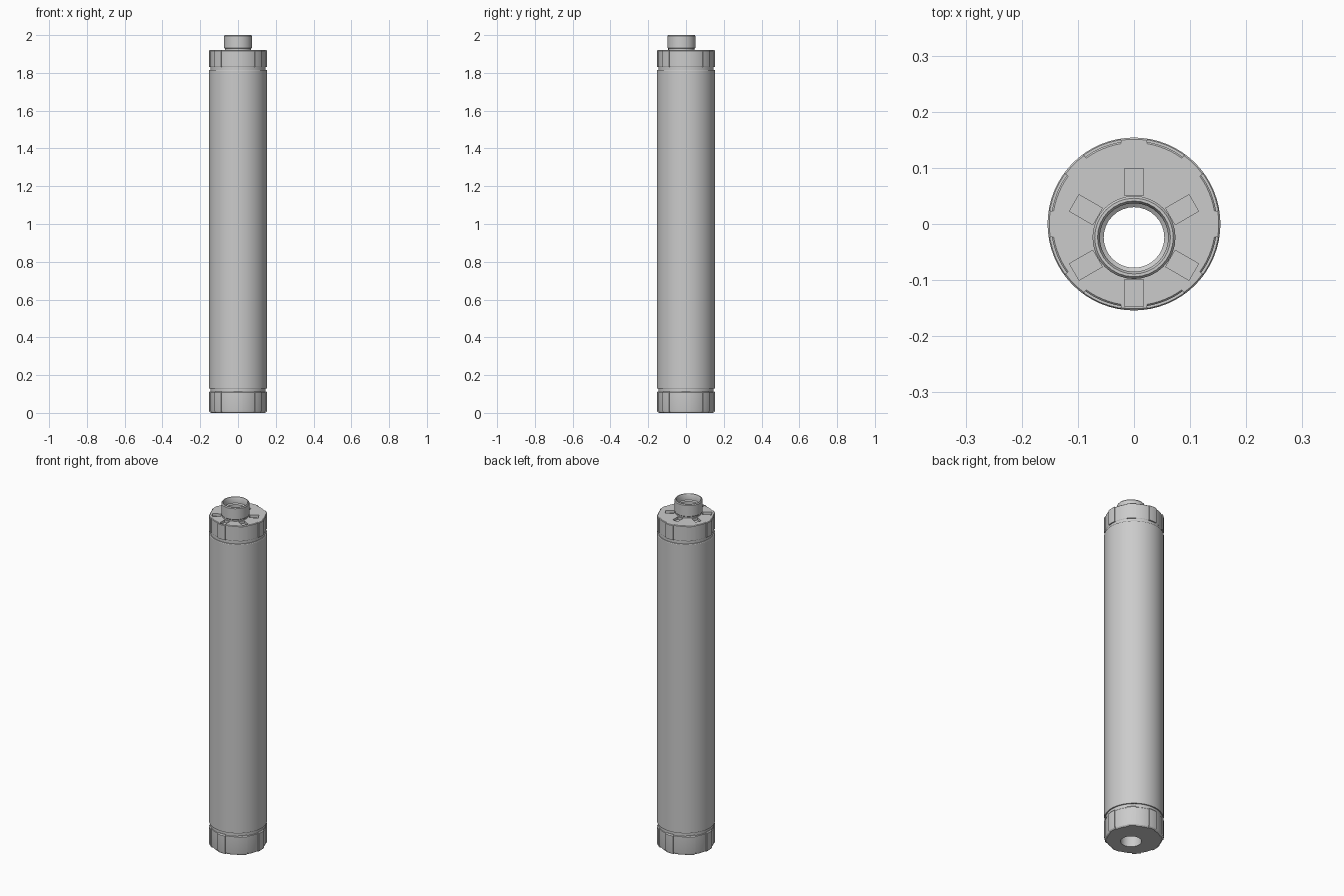
import bpy, bmesh, math
from mathutils import Matrix

old = bpy.data.objects.get("Cube")
if old:
    bpy.data.objects.remove(old, do_unlink=True)

R = 0.154          # outer radius
BORE_Y = -0.024    # the bore sits off the tube axis
BORE_R = 0.054

grey = bpy.data.materials.new("mid grey")
grey.use_nodes = True
colour = (0.6, 0.6, 0.6, 1)
grey.diffuse_color = colour
grey.node_tree.nodes["Principled BSDF"].inputs["Base Color"].default_value = colour


def make_object(name, bm):
    bmesh.ops.recalc_face_normals(bm, faces=bm.faces)
    mesh = bpy.data.meshes.new(name)
    bm.to_mesh(mesh)
    bm.free()
    obj = bpy.data.objects.new(name, mesh)
    bpy.context.collection.objects.link(obj)
    mesh.materials.append(grey)
    return obj


def round_outline(n=64):
    return [(math.tau * i / n, 0) for i in range(n)]


def ribbed_outline(ribs=8, rib_half=9, depth=0.006):
    """Angle and inset pairs around a cap with raised grip ribs."""
    points = []
    step = 360 / ribs
    for k in range(ribs):
        mid = k * step
        for j in range(5):
            points.append((mid - rib_half + rib_half * j / 2, 0))
        gap = step - 2 * rib_half
        for j in range(7):
            points.append((mid + rib_half + gap * j / 6, depth))
    return [(math.radians(a), d) for a, d in points]


def stack(name, outline, rows, y=0, closed=False):
    """Skin an outline through (radius, z) rows; closed joins last row to first."""
    bm = bmesh.new()
    rings = [[bm.verts.new(((r - d) * math.cos(a), y + (r - d) * math.sin(a), z))
              for a, d in outline] for r, z in rows]
    n = len(outline)
    pairs = list(zip(rings, rings[1:]))
    if closed:
        pairs.append((rings[-1], rings[0]))
    else:
        bm.faces.new(rings[0])
        bm.faces.new(rings[-1])
    for low, high in pairs:
        for i in range(n):
            j = (i + 1) % n
            bm.faces.new((low[i], low[j], high[j], high[i]))
    return make_object(name, bm)


def cut(obj, cutter):
    mod = obj.modifiers.new("cut", "BOOLEAN")
    mod.operation = "DIFFERENCE"
    mod.solver = "EXACT"
    mod.object = cutter
    bpy.context.view_layer.objects.active = obj
    bpy.ops.object.modifier_apply(modifier=mod.name)


# Main tube with a narrow neck at each end
body = stack("body_tube", round_outline(), [
    (R - 0.008, 0.11), (R - 0.008, 0.13), (R - 0.002, 0.13), (R, 0.133),
    (R, 1.812), (R - 0.002, 1.815), (R - 0.008, 1.815), (R - 0.008, 1.835)])

# Ribbed end caps
top_cap = stack("top_cap", ribbed_outline(), [
    (R - 0.002, 1.832), (R, 1.835), (R, 1.917), (R - 0.003, 1.92)])
bottom_cap = stack("bottom_cap", ribbed_outline(), [
    (R - 0.008, 0), (R - 0.002, 0.006), (R, 0.015), (R, 0.108), (R - 0.005, 0.114)])

# Off-centre bore through every part
bore = stack("bore_cutter", round_outline(32), [(BORE_R, -0.1), (BORE_R, 2.1)], BORE_Y)
for part in (body, top_cap, bottom_cap):
    cut(part, bore)

# Six radial slots in the top face
bm = bmesh.new()
for k in range(6):
    turn = (Matrix.Translation((0, BORE_Y, 1.93))
            @ Matrix.Rotation(math.radians(30 + 60 * k), 4, "Z")
            @ Matrix.Translation((0.099, 0, 0)))
    bmesh.ops.create_cube(bm, size=1, matrix=turn @ Matrix.Diagonal((0.048, 0.034, 0.05, 1)))
slots = make_object("slot_cutter", bm)
cut(top_cap, slots)
for helper in (bore, slots):
    bpy.data.objects.remove(helper, do_unlink=True)

# Hollow collar with a chamfered lip and a stepped mouth
collar = stack("collar", round_outline(32), [
    (0.07, 1.905), (0.07, 1.928), (0.074, 1.932), (0.074, 1.995), (0.07, 2.0),
    (0.065, 2.0), (0.061, 1.993), (0.061, 1.965), (BORE_R, 1.96), (BORE_R, 1.905)],
    BORE_Y, closed=True)

for obj in (body, top_cap, bottom_cap, collar):
    bpy.ops.object.select_all(action="DESELECT")
    obj.select_set(True)
    bpy.context.view_layer.objects.active = obj
    bpy.ops.object.shade_smooth_by_angle(angle=math.radians(30))
